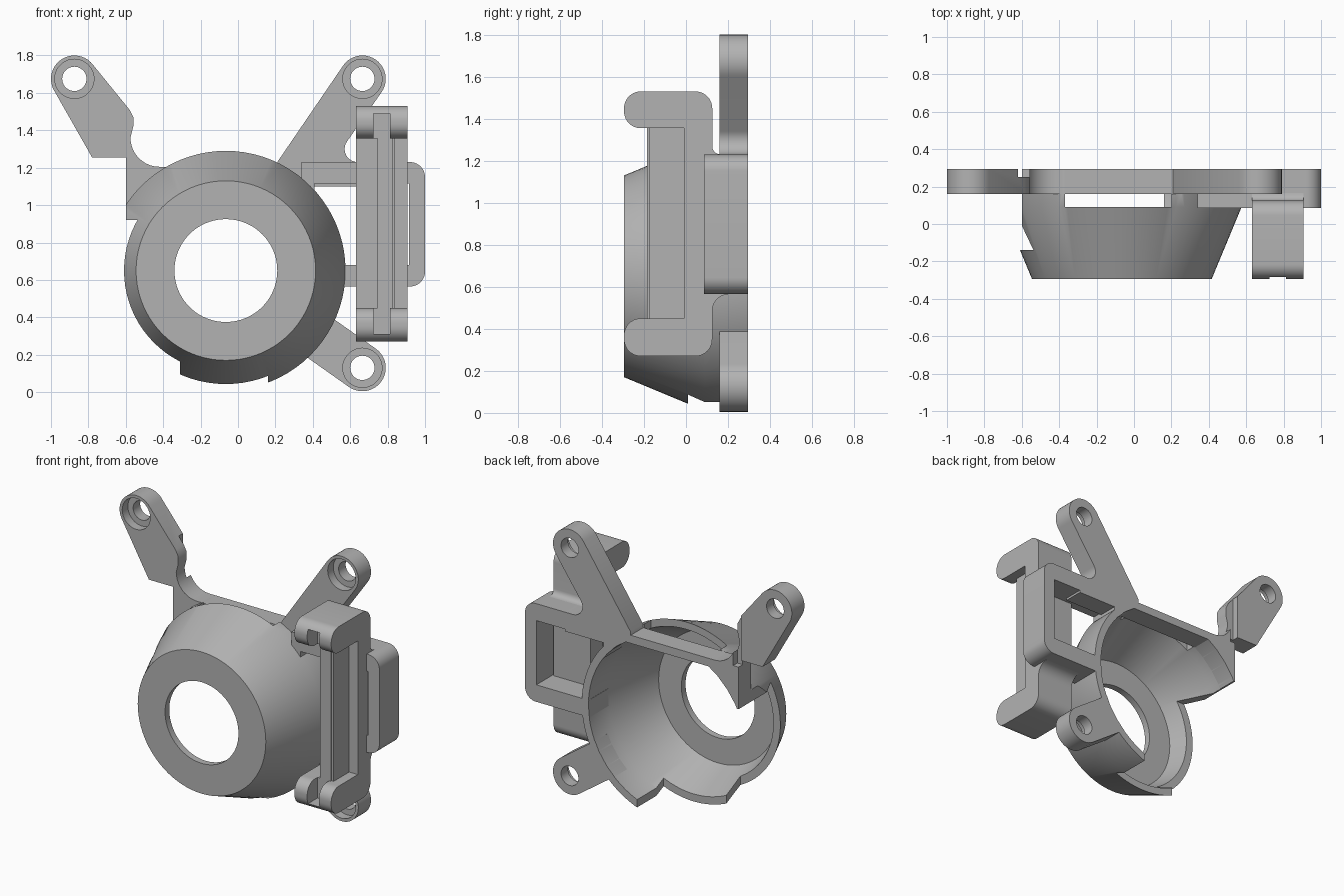
import bpy, bmesh, math

old = bpy.data.objects.get("Cube")
if old:
    bpy.data.objects.remove(old, do_unlink=True)

grey = bpy.data.materials.new("plain grey")
grey.use_nodes = True
COLOUR = (0.45, 0.45, 0.45, 1)
grey.diffuse_color = COLOUR
grey.node_tree.nodes["Principled BSDF"].inputs["Base Color"].default_value = COLOUR

CX, CZ = -0.065, 0.65          # cone axis
FRONT, BACK, PLATE = -0.295, 0.295, 0.16


def finish(name, bm):
    bmesh.ops.recalc_face_normals(bm, faces=bm.faces)
    mesh = bpy.data.meshes.new(name)
    bm.to_mesh(mesh)
    bm.free()
    mesh.materials.append(grey)
    ob = bpy.data.objects.new(name, mesh)
    bpy.context.collection.objects.link(ob)
    return ob


def prism(name, pts, lo, hi, axis="y"):
    """Extrude an outline: (x, z) points along y, or (y, z) points along x."""
    bm = bmesh.new()
    place = (lambda a, b, d: (a, d, b)) if axis == "y" else (lambda a, b, d: (d, a, b))
    face = bm.faces.new([bm.verts.new(place(a, b, lo)) for a, b in pts])
    ext = bmesh.ops.extrude_face_region(bm, geom=[face])
    shift = (0, hi - lo, 0) if axis == "y" else (hi - lo, 0, 0)
    bmesh.ops.translate(bm, vec=shift,
                        verts=[v for v in ext["geom"] if isinstance(v, bmesh.types.BMVert)])
    return finish(name, bm)


def box(name, x0, x1, y0, y1, z0, z1):
    return prism(name, [(x0, z0), (x1, z0), (x1, z1), (x0, z1)], y0, y1)


def arc(cx, cz, r, a0, a1, n=10):
    return [(cx + r * math.cos(math.radians(a0 + (a1 - a0) * i / n)),
             cz + r * math.sin(math.radians(a0 + (a1 - a0) * i / n))) for i in range(n + 1)]


def disc(name, x, z, r, y0, y1):
    return prism(name, arc(x, z, r, 0, 350, 35), y0, y1)


def lathe(name, profile, steps=80):
    """Closed (radius, y) profile turned about the cone axis."""
    bm = bmesh.new()
    rings = []
    for i in range(steps):
        a = 2 * math.pi * i / steps
        rings.append([bm.verts.new((CX + r * math.cos(a), y, CZ + r * math.sin(a)))
                      for r, y in profile])
    n = len(profile)
    for i in range(steps):
        p, q = rings[i], rings[(i + 1) % steps]
        for j in range(n):
            k = (j + 1) % n
            bm.faces.new((p[j], p[k], q[k], q[j]))
    return finish(name, bm)


def cut(ob, cutter, keep=False):
    mod = ob.modifiers.new("cut", "BOOLEAN")
    mod.operation, mod.solver, mod.object = "DIFFERENCE", "EXACT", cutter
    bpy.context.view_layer.objects.active = ob
    bpy.ops.object.modifier_apply(modifier=mod.name)
    if not keep:
        bpy.data.objects.remove(cutter, do_unlink=True)


def smooth(ob):
    bpy.ops.object.select_all(action="DESELECT")
    ob.select_set(True)
    bpy.context.view_layer.objects.active = ob
    bpy.ops.object.shade_smooth_by_angle(angle=math.radians(30))


# Conical shroud with stepped rim
shroud = lathe("shroud", [(0.275, FRONT), (0.48, FRONT), (0.64, 0.09), (0.64, BACK),
                          (0.59, BACK), (0.59, 0.09), (0.445, -0.25), (0.275, -0.25)])
for limits in [(-1, -0.31, -0.14, 1, -1, 0.92),
               (-0.32, 0.16, 0.01, 1, -1, 0.6),
               (-1, -0.6, -0.13, 1, 0.9, 2),
               (-0.37, 0.2, 0.09, 1, 1.1, 2),
               (-1, 1, PLATE, 1, 1.205, 2)]:
    cut(shroud, box("cutter", *limits))

# Hollow of the shroud, kept clear of every bracket
hollow = disc("hollow", CX, CZ, 0.59, 0.0, 0.5)
hollow.hide_render = True

# Mounting arms with counterbored screw eyes
HUB = 0.125
left_outline = ([(-0.6, 0.92), (-0.3, 0.92), (-0.3, 1.205)]
                + arc(-0.42, 1.36, 0.155, -90, -180)
                + [(-0.56, 1.42), (-0.56, 1.47), (-0.58, 1.51)]
                + arc(-0.875, 1.675, HUB, 37, 210, 20)
                + [(-0.78, 1.255), (-0.6, 1.255)])
right_outline = ([(0.2, 1.1), (0.7, 1.1), (0.7, 1.23)]
                 + arc(0.64, 1.3, 0.07, -90, -215)
                 + arc(0.665, 1.675, HUB, -35, 145, 20) + [(0.21, 1.23)])
lower_outline = arc(0.665, 0.13, HUB, -125, 55, 20) + [(0.4, 0.47), (0.25, 0.27)]
arms = []
for name, outline, x, z in [("upper_left_arm", left_outline, -0.875, 1.675),
                            ("upper_right_arm", right_outline, 0.665, 1.675),
                            ("lower_arm", lower_outline, 0.665, 0.13)]:
    arm = prism(name, outline, PLATE, BACK)
    cut(arm, hollow, keep=True)
    cut(arm, disc("bore", x, z, 0.065, 0, 0.5))
    cut(arm, disc("counterbore", x, z, 0.105, 0, 0.22))
    arms.append(arm)
# Relief slot behind the left arm
cut(arms[0], box("cutter", -0.62, -0.56, 0.25, 0.5, 1.2, 1.6))

# Bar joining the two upper arms
bar = box("cross_bar", -0.6, 0.3, PLATE, BACK, 1.15, 1.205)

# Side frame with rectangular window
frame = prism("side_frame", [(0.34, 0.565)] + arc(0.92, 0.645, 0.08, -90, 0)
              + arc(0.92, 1.15, 0.08, 0, 90) + [(0.34, 1.23)], 0.085, BACK)
cut(frame, box("cutter", 0.41, 0.915, 0, 0.5, 0.68, 1.115))
cut(frame, hollow, keep=True)
bpy.data.objects.remove(hollow, do_unlink=True)

# Clip with two rounded jaws
R = 0.08
clip = prism("clip", arc(-0.215, 0.35, R, 180, 270) + arc(0.045, 0.35, R, 270, 360)
             + arc(0.205, 0.485, R, 180, 90)
             + [(0.205, 0.62), (0.125, 0.62), (0.125, 1.17), (0.165, 1.17)]
             + arc(0.165, 1.27, 0.04, 270, 180, 5)
             + arc(0.045, 1.45, R, 0, 90) + arc(-0.215, 1.45, R, 90, 180)
             + arc(-0.215, 1.435, R, 180, 270)
             + [(-0.01, 1.355), (-0.01, 0.45)] + arc(-0.215, 0.37, R, 90, 180),
             0.63, 0.905, "x")
for z0, z1 in [(1.3, 1.49), (0.31, 0.5)]:
    cut(clip, box("cutter", 0.725, 0.813, -0.4, -0.185, z0, z1))

# Rail between the jaws
rail = box("clip_rail", 0.745, 0.825, -0.185, 0, 0.44, 1.365)
rail_step = box("rail_step", 0.785, 0.84, -0.175, 0, 0.44, 1.365)

for ob in [shroud, bar, frame, clip, rail, rail_step] + arms:
    smooth(ob)
